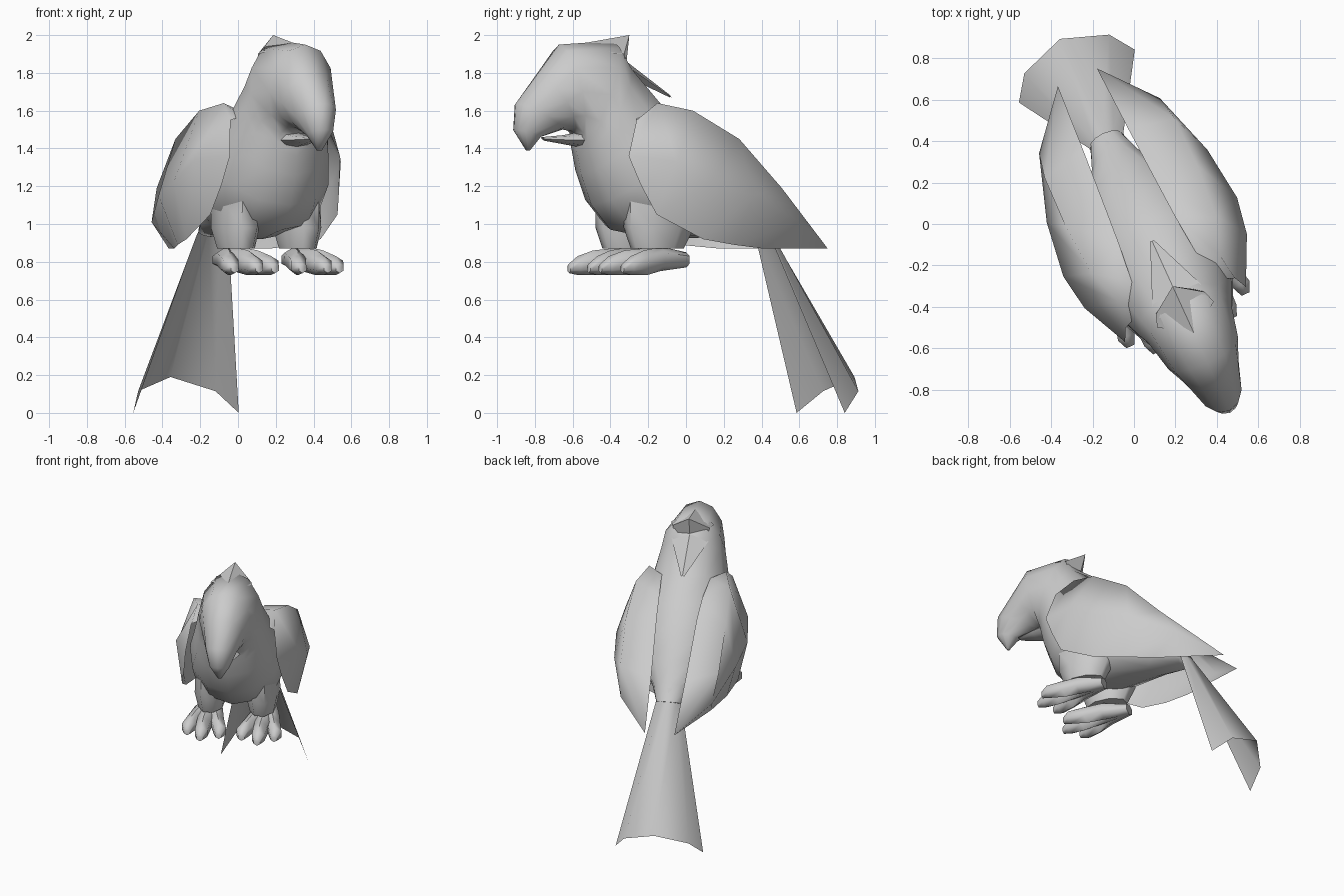
import bpy, bmesh, math
from mathutils import Matrix, Vector

cube = bpy.data.objects.get("Cube")
if cube:
    bpy.data.objects.remove(cube, do_unlink=True)

grey = bpy.data.materials.new("plain_grey")
grey.use_nodes = True
grey.diffuse_color = (0.6, 0.6, 0.6, 1)
grey.node_tree.nodes["Principled BSDF"].inputs["Base Color"].default_value = (0.6, 0.6, 0.6, 1)

# The bird is laid out symmetric about x = 0, then turned to its heading
HEADING = Matrix.Rotation(math.radians(24.5), 4, 'Z') @ Matrix.Translation((0.045, 0, 0))


def finish(name, bm, angle=60, closed=True):
    if closed:
        bmesh.ops.recalc_face_normals(bm, faces=bm.faces)
    bm.transform(HEADING)
    mesh = bpy.data.meshes.new(name)
    bm.to_mesh(mesh)
    bm.free()
    mesh.materials.append(grey)
    obj = bpy.data.objects.new(name, mesh)
    bpy.context.collection.objects.link(obj)
    bpy.ops.object.select_all(action='DESELECT')
    bpy.context.view_layer.objects.active = obj
    obj.select_set(True)
    bpy.ops.object.shade_smooth_by_angle(angle=math.radians(angle))
    return obj


def loft(name, stations, sides=10, angle=60):
    """Skin rings given as (upper y, upper z, lower y, lower z, half width, centre x)."""
    bm = bmesh.new()
    rings = []
    for y1, z1, y2, z2, w, cx in stations:
        ring = []
        for i in range(sides):
            t = 2 * math.pi * i / sides
            k = (1 + math.cos(t)) / 2
            ring.append(bm.verts.new((cx + w * math.sin(t), y2 + (y1 - y2) * k, z2 + (z1 - z2) * k)))
        rings.append(ring)
    for a, b in zip(rings, rings[1:]):
        for i in range(sides):
            j = (i + 1) % sides
            bm.faces.new((a[i], a[j], b[j], b[i]))
    bm.faces.new(rings[0])
    bm.faces.new(rings[-1])
    return finish(name, bm, angle)


def sheet(name, rows, side=1, angle=80):
    """Skin an open grid of points; side = -1 mirrors it."""
    bm = bmesh.new()
    grid = [[bm.verts.new((side * x, y, z)) for x, y, z in row] for row in rows]
    for a, b in zip(grid, grid[1:]):
        for i in range(len(a) - 1):
            quad = (a[i], a[i + 1], b[i + 1], b[i])
            bm.faces.new(quad if side > 0 else quad[::-1])
    bmesh.ops.remove_doubles(bm, verts=bm.verts, dist=0.001)
    return finish(name, bm, angle, closed=False)


# Head and body in one skin, from hooked beak tip to tail root
loft("body", [
    (-0.95, 1.39, -0.93, 1.39, 0.015, 0),
    (-1.02, 1.50, -0.87, 1.46, 0.07, 0),
    (-1.01, 1.64, -0.74, 1.50, 0.11, 0),
    (-0.88, 1.80, -0.68, 1.49, 0.15, 0),
    (-0.76, 1.95, -0.65, 1.45, 0.185, 0),
    (-0.44, 1.97, -0.66, 1.40, 0.22, 0),
    (-0.37, 1.85, -0.65, 1.36, 0.24, 0),
    (-0.20, 1.66, -0.63, 1.26, 0.28, 0),
    (0.00, 1.52, -0.57, 1.10, 0.33, 0),
    (0.15, 1.37, -0.46, 0.97, 0.33, 0),
    (0.28, 1.22, -0.20, 0.92, 0.26, 0),
    (0.38, 1.08, 0.15, 0.93, 0.14, 0),
    (0.46, 0.98, 0.38, 0.93, 0.085, 0)], sides=12)

# Lower beak
loft("lower_beak", [
    (-0.62, 1.49, -0.60, 1.40, 0.10, 0),
    (-0.74, 1.47, -0.72, 1.42, 0.07, 0),
    (-0.86, 1.46, -0.84, 1.44, 0.02, 0)], sides=8)

# Pointed crest overhanging the nape, with a nape feather below it
sheet("crest", [
    [(-0.15, -0.50, 1.90), (0, -0.60, 1.96), (0.15, -0.50, 1.90)],
    [(-0.13, -0.44, 1.90), (0, -0.35, 2.00), (0.13, -0.44, 1.90)],
    [(-0.11, -0.42, 1.83), (0, -0.385, 1.87), (0.11, -0.42, 1.83)]], angle=40)
sheet("nape_feather", [
    [(-0.13, -0.40, 1.82), (0, -0.38, 1.87), (0.13, -0.40, 1.82)],
    [(-0.01, -0.11, 1.67), (0, -0.11, 1.68), (0.01, -0.11, 1.67)]], angle=40)

# Fanned tail folded along its middle
half_tail = [
    [(0.0, 0.40, 1.06), (0.05, 0.39, 1.04), (0.085, 0.36, 1.0)],
    [(0.0, 0.475, 0.95), (0.055, 0.455, 0.95), (0.09, 0.42, 0.95)],
    [(0.0, 0.96, 0.19), (0.225, 0.88, 0.115), (0.307, 0.763, 0.0)]]
sheet("tail", [[(-x, y, z) for x, y, z in row[:0:-1]] + row for row in half_tail])

# Wing sections from shoulder to tip, each from inner edge over the bulge to lower edge
TIP = (0.103, 0.757, 0.87)
wing = [
    [(0.20, -0.40, 1.57), (0.29, -0.44, 1.55), (0.32, -0.50, 1.36), (0.34, -0.44, 1.21)],
    [(0.17, -0.25, 1.61), (0.27, -0.31, 1.64), (0.43, -0.27, 1.33), (0.37, -0.36, 1.05)],
    [(0.15, -0.05, 1.55), (0.33, -0.13, 1.60), (0.46, -0.09, 1.22), (0.39, -0.10, 0.92)],
    [(0.14, 0.10, 1.46), (0.35, 0.13, 1.45), (0.425, 0.18, 1.15), (0.35, 0.10, 0.89)],
    [(0.12, 0.43, 1.14), (0.345, 0.38, 1.19), (0.32, 0.50, 1.01), (0.28, 0.30, 0.87)],
    [TIP] * 4]


def wing_sheet(name, side):
    bm = bmesh.new()
    grid = [[bm.verts.new((side * x, y, z)) for x, y, z in row] for row in wing[:-1]]
    tip = bm.verts.new((side * TIP[0], TIP[1], TIP[2]))
    faces = [(a[i], a[i + 1], b[i + 1], b[i]) for a, b in zip(grid, grid[1:]) for i in range(3)]
    faces += [(grid[-1][i], grid[-1][i + 1], tip) for i in range(3)]
    for f in faces:
        bm.faces.new(f[::-1] if side > 0 else f)
    finish(name, bm, 80, closed=False)


for label, side in (("left", 1), ("right", -1)):
    wing_sheet(label + "_wing", side)

    # Thigh tapering into the foot
    bm = bmesh.new()
    levels = []
    for z, hx, y0, y1 in ((1.12, 0.11, -0.46, -0.05), (0.98, 0.115, -0.46, -0.06), (0.87, 0.09, -0.42, -0.12)):
        cy, hy = (y0 + y1) / 2, (y1 - y0) / 2
        levels.append([bm.verts.new((side * 0.18 + hx * math.cos(t), cy + hy * math.sin(t), z))
                       for t in (math.pi * (i + 0.5) / 4 for i in range(8))])
    for a, b in zip(levels, levels[1:]):
        for i in range(8):
            bm.faces.new((a[i], a[(i + 1) % 8], b[(i + 1) % 8], b[i]))
    bm.faces.new(levels[0])
    bm.faces.new(levels[-1])
    finish(label + "_thigh", bm)

    # Three front toes fanning out from the heel
    for toe, tip_x, tip_y in (("inner", 0.08, -0.55), ("middle", 0.2, -0.61), ("outer", 0.305, -0.53)):
        mid_x = 0.2 + (tip_x - 0.2) * 0.7
        loft(f"{label}_{toe}_toe", [
            (-0.11, 0.85, -0.11, 0.77, 0.05, side * 0.2),
            (-0.27, 0.88, -0.28, 0.75, 0.065, side * (0.2 + mid_x) / 2),
            (tip_y + 0.14, 0.86, tip_y + 0.16, 0.73, 0.055, side * mid_x),
            (tip_y + 0.05, 0.83, tip_y + 0.05, 0.73, 0.05, side * tip_x),
            (tip_y, 0.79, tip_y, 0.74, 0.025, side * tip_x)], sides=6)
